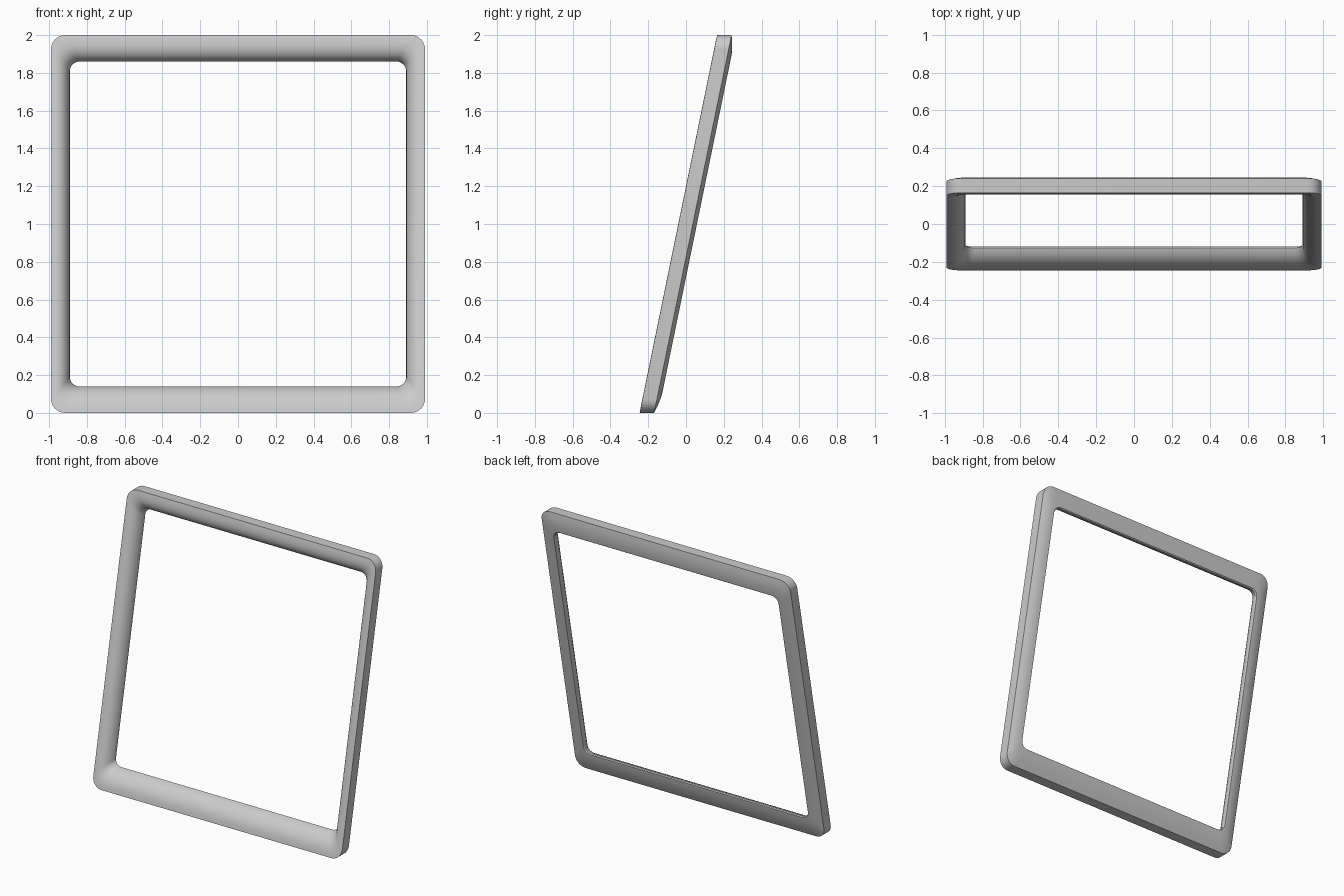
import bpy, bmesh, math

if "Cube" in bpy.data.objects:
    bpy.data.objects.remove(bpy.data.objects["Cube"])

SLANT = 0.205      # backward lean: y shift per unit of height
ARC = 8            # segments per rounded corner


def rounded_rect(hx, hz, r):
    """Closed rounded-rectangle loop in the x/z plane."""
    pts = []
    for k, (sx, sz) in enumerate([(1, 1), (-1, 1), (-1, -1), (1, -1)]):
        for i in range(ARC + 1):
            a = math.pi / 2 * (k + i / ARC)
            pts.append((sx * (hx - r) + r * math.cos(a),
                        sz * (hz - r) + r * math.sin(a)))
    return pts


# bar cross-section: (fraction from outer to inner edge, depth)
section = [(0, -0.04), (0.2, -0.041), (0.4, -0.038), (0.58, -0.03),
           (0.75, -0.015), (0.88, 0.005), (0.97, 0.03), (1.0, 0.05),
           (0.96, 0.058), (0.75, 0.058), (0.5, 0.054), (0.25, 0.047), (0, 0.036)]

# slanted frame: one loop per section point, bridged around the profile
bm = bmesh.new()
loops = []
for f, depth in section:
    outline = rounded_rect(0.99 - 0.1 * f, 1 - 0.14 * f, 0.075 - 0.025 * f)
    loops.append([bm.verts.new((x, depth + SLANT * z, z + 1)) for x, z in outline])
n = len(loops[0])
for a, b in zip(loops, loops[1:] + loops[:1]):
    for i in range(n):
        j = (i + 1) % n
        bm.faces.new((a[i], a[j], b[j], b[i]))
bmesh.ops.recalc_face_normals(bm, faces=bm.faces)

mesh = bpy.data.meshes.new("slanted_frame")
bm.to_mesh(mesh)
bm.free()
frame = bpy.data.objects.new("slanted_frame", mesh)
bpy.context.collection.objects.link(frame)
bpy.context.view_layer.objects.active = frame
frame.select_set(True)
bpy.ops.object.shade_smooth_by_angle(angle=math.radians(40))
